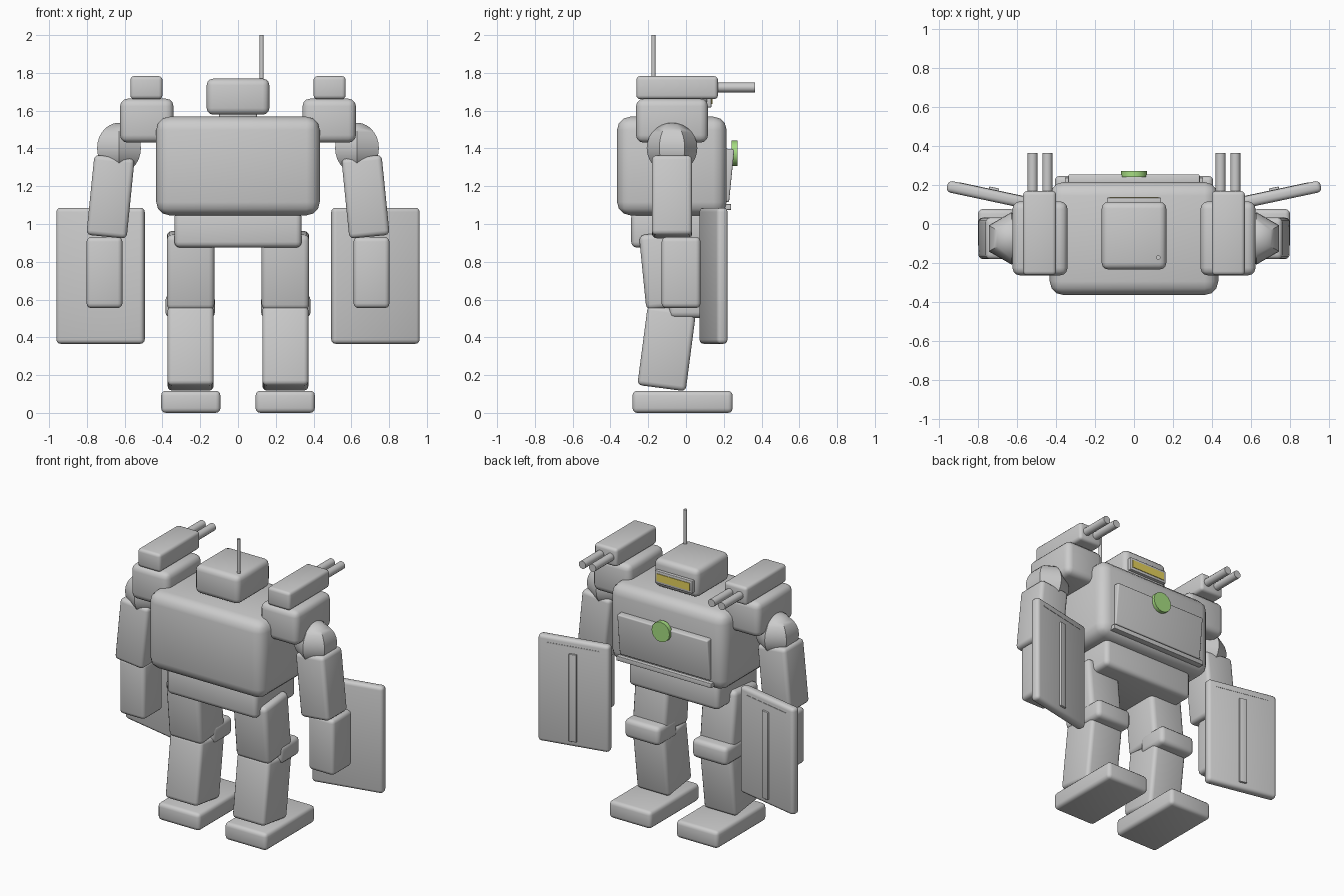
import bpy, math
from mathutils import Matrix, Vector

if "Cube" in bpy.data.objects:
    bpy.data.objects.remove(bpy.data.objects["Cube"])


def material(name, rgb):
    m = bpy.data.materials.new(name)
    m.diffuse_color = (*rgb, 1)
    m.use_nodes = True
    m.node_tree.nodes["Principled BSDF"].inputs["Base Color"].default_value = m.diffuse_color
    return m


GREY = material("grey_armour", (0.6, 0.6, 0.6))
YELLOW = material("yellow_visor", (0.78, 0.64, 0.11))
GREEN = material("green_badge", (0.38, 0.72, 0.22))


def finish(ob, name, mat, bevel=0.0, segments=3):
    ob.name = name
    ob.data.materials.append(mat)
    if bevel:
        mod = ob.modifiers.new("rounded_edges", 'BEVEL')
        mod.width = bevel
        mod.segments = segments
        mod.limit_method = 'ANGLE'
        bpy.ops.object.modifier_apply(modifier=mod.name)
    bpy.ops.object.shade_smooth_by_angle(angle=math.radians(40))
    return ob


def box(name, centre, size, bevel=0.025, rot=(0, 0, 0), mat=GREY):
    bpy.ops.mesh.primitive_cube_add(size=1, location=centre, rotation=rot)
    ob = bpy.context.object
    ob.data.transform(Matrix.Diagonal((*size, 1)))
    return finish(ob, name, mat, bevel)


def rod(name, centre, radius, length, sides=16, along_y=False, mat=GREY):
    rot = (math.pi / 2, 0, 0) if along_y else (0, 0, 0)
    bpy.ops.mesh.primitive_cylinder_add(vertices=sides, radius=radius, depth=length,
                                        location=centre, rotation=rot)
    return finish(bpy.context.object, name, mat)


# Body
box("torso", (0, -0.075, 1.307), (0.866, 0.58, 0.522), 0.07)
box("pelvis", (0, -0.075, 0.97), (0.674, 0.43, 0.19), 0.03)
box("chest_panel", (0, 0.217, 1.258), (0.676, 0.05, 0.28), 0.008, (-0.1, 0, 0))
box("chest_lip", (0, 0.213, 1.09), (0.71, 0.05, 0.031), 0.003)
rod("chest_badge", (0, 0.257, 1.374), 0.067, 0.03, 16, True, GREEN)

# Head
box("neck", (0, -0.06, 1.57), (0.2, 0.2, 0.06), 0.01)
box("head", (0, -0.06, 1.674), (0.332, 0.348, 0.191), 0.035)
box("visor_frame", (0, 0.118, 1.66), (0.28, 0.034, 0.085), 0.004)
box("visor", (0, 0.135, 1.66), (0.25, 0.008, 0.05), 0, mat=YELLOW)
rod("antenna", (0.125, -0.172, 1.87), 0.011, 0.26, 10)

for s, side in ((-1, "left"), (1, "right")):
    # Shoulder and twin-barrel launcher
    box(side + "_shoulder_pad", (s * 0.483, -0.074, 1.547), (0.283, 0.381, 0.233), 0.04)
    box(side + "_launcher", (s * 0.485, -0.047, 1.722), (0.17, 0.432, 0.122), 0.02)
    for k in (-1, 1):
        rod(side + "_barrel", (s * 0.483 + k * 0.038, 0.235, 1.723), 0.026, 0.258, 12, True)

    # Arm
    bpy.ops.mesh.primitive_uv_sphere_add(segments=6, ring_count=14, radius=0.134,
                                         location=(s * 0.63, -0.074, 1.402))
    finish(bpy.context.object, side + "_shoulder_ball", GREY)
    box(side + "_upper_arm", (s * 0.675, -0.074, 1.144), (0.214, 0.214, 0.425), 0.025,
        (0, -s * 0.1, 0))
    box(side + "_forearm", (s * 0.707, -0.026, 0.743), (0.19, 0.206, 0.376), 0.025)

    # Shield with raised centre strip and thin top line
    turn = Matrix.Rotation(s * 0.21, 3, 'Z')
    centre = Vector((s * 0.7275, 0.1455, 0.726))
    box(side + "_shield", centre, (0.475, 0.06, 0.72), 0.022, (0, 0, s * 0.21))
    box(side + "_shield_strip", centre + turn @ Vector((0, 0.03, -0.025)),
        (0.05, 0.026, 0.59), 0.003, (0, 0, s * 0.21))
    box(side + "_shield_line", centre + turn @ Vector((0, 0.029, 0.315)),
        (0.36, 0.006, 0.008), 0, (0, 0, s * 0.21))

    # Leg
    box(side + "_thigh", (s * 0.251, -0.1, 0.755), (0.252, 0.26, 0.4), 0.03, (0.1, 0, 0))
    box(side + "_knee_pad", (s * 0.253, 0.015, 0.565), (0.262, 0.21, 0.125), 0.03)
    box(side + "_shin", (s * 0.251, -0.102, 0.342), (0.244, 0.258, 0.425), 0.025, (-0.13, 0, 0))
    box(side + "_foot", (s * 0.25, -0.018, 0.0585), (0.314, 0.53, 0.117), 0.025)
